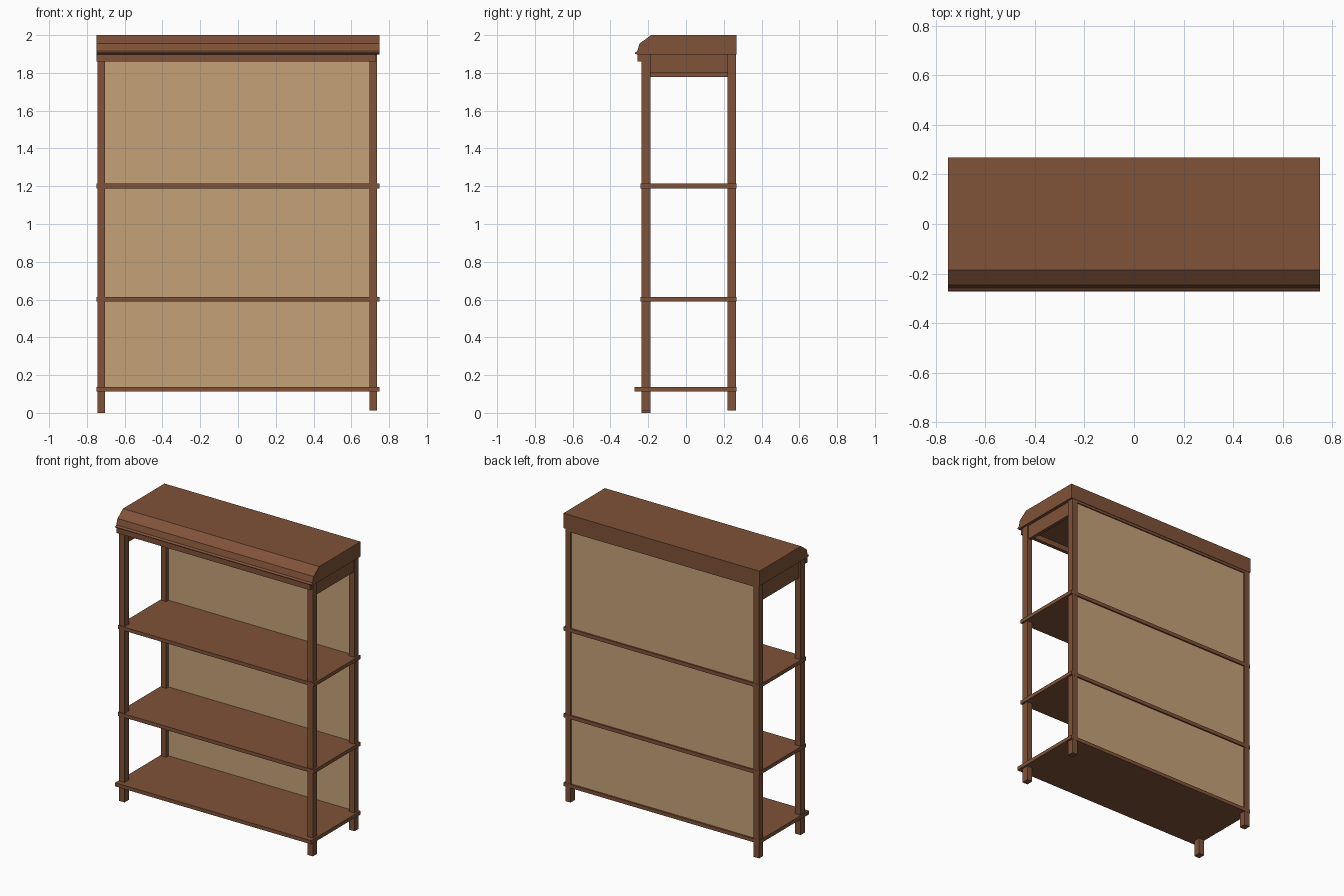
import bpy
import bmesh

if "Cube" in bpy.data.objects:
    bpy.data.objects.remove(bpy.data.objects["Cube"])


def material(name, rgb):
    m = bpy.data.materials.new(name)
    m.diffuse_color = (*rgb, 1)
    m.use_nodes = True
    m.node_tree.nodes["Principled BSDF"].inputs["Base Color"].default_value = m.diffuse_color
    return m


WOOD = material("brown wood", (0.215, 0.085, 0.040))
PANEL = material("light plywood", (0.56, 0.36, 0.19))


def prism(name, profile, x0, x1, mat):
    """Extrude a (y, z) outline along x."""
    bm = bmesh.new()
    face = bm.faces.new([bm.verts.new((x0, y, z)) for y, z in profile])
    ext = bmesh.ops.extrude_face_region(bm, geom=[face])
    verts = [v for v in ext["geom"] if isinstance(v, bmesh.types.BMVert)]
    bmesh.ops.translate(bm, verts=verts, vec=(x1 - x0, 0, 0))
    bmesh.ops.recalc_face_normals(bm, faces=bm.faces)
    me = bpy.data.meshes.new(name)
    bm.to_mesh(me)
    bm.free()
    me.materials.append(mat)
    ob = bpy.data.objects.new(name, me)
    bpy.context.collection.objects.link(ob)
    return ob


def box(name, x, y, z, mat=WOOD):
    outline = [(y[0], z[0]), (y[1], z[0]), (y[1], z[1]), (y[0], z[1])]
    return prism(name, outline, x[0], x[1], mat)


# Four posts; the front left one reaches slightly lower
LEFT, RIGHT = (-0.745, -0.703), (0.697, 0.737)
FRONT, BACK = (-0.235, -0.187), (0.22, 0.266)
box("front_left_post", LEFT, FRONT, (0, 1.9))
box("front_right_post", RIGHT, FRONT, (0.012, 1.9))
box("back_left_post", LEFT, BACK, (0.012, 1.9))
box("back_right_post", RIGHT, BACK, (0.012, 1.9))

# Shelves
for name, z, front in (("bottom_shelf", 0.113, -0.272),
                       ("lower_shelf", 0.589, -0.24),
                       ("upper_shelf", 1.189, -0.24)):
    box(name, (-0.75, 0.75), (front, 0.267), (z, z + 0.025))

# Back panel and the thin rail above it
box("back_panel", (-0.703, 0.697), (0.247, 0.257), (0.135, 1.885), PANEL)
box("back_rail", (-0.703, 0.697), (0.245, 0.265), (1.88, 1.9))

# Aprons under the top
box("front_apron", (-0.75, 0.73), (-0.258, -0.234), (1.86, 1.898))
box("left_apron", (-0.735, -0.712), (-0.187, 0.22), (1.777, 1.9))
box("right_apron", (0.705, 0.728), (-0.187, 0.22), (1.80, 1.9))

# Moulded top with a sloping front
prism("crown", [(0.268, 1.897), (0.268, 2.0), (-0.185, 2.0), (-0.246, 1.955),
                (-0.258, 1.915), (-0.271, 1.907), (-0.271, 1.902),
                (-0.258, 1.897)], -0.75, 0.75, WOOD)
